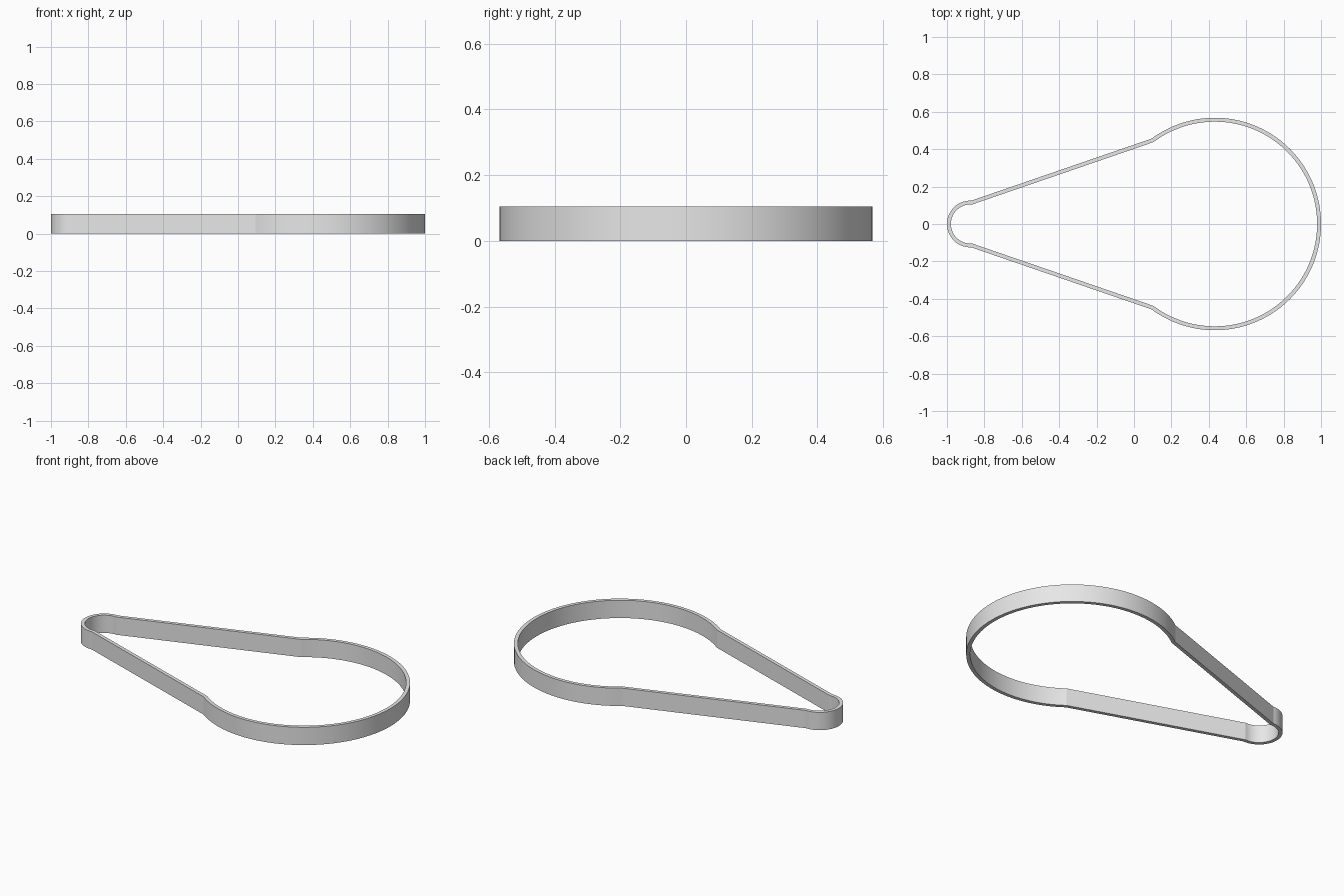
import bpy, bmesh, math
from mathutils import Vector

cube = bpy.data.objects.get("Cube")
if cube:
    bpy.data.objects.remove(cube, do_unlink=True)

HEIGHT, WALL = 0.105, 0.021
BIG_R, SMALL_R = 0.568, 0.125
BIG_X, SMALL_X = 1 - BIG_R, SMALL_R - 1


def arc(cx, radius, start, end, steps):
    """Points along a circular arc, counter-clockwise, angles in radians."""
    angles = [start + (end - start) * i / steps for i in range(steps + 1)]
    return [Vector((cx + radius * math.cos(a), radius * math.sin(a))) for a in angles]


def inset(path, distance):
    """Offset a closed counter-clockwise path inwards with mitred corners."""
    result = []
    for i, p in enumerate(path):
        before = (p - path[i - 1]).normalized()
        after = (path[(i + 1) % len(path)] - p).normalized()
        n1, n2 = Vector((-before.y, before.x)), Vector((-after.y, after.x))
        result.append(p + (n1 + n2) * distance / (1 + n1.dot(n2)))
    return result


# Outline: large round end and small round end, joined by straight runs
big_end = math.acos((0.094 - BIG_X) / BIG_R)
small_end = math.acos((-0.87 - SMALL_X) / SMALL_R)
outer = arc(BIG_X, BIG_R, -big_end, big_end, 96)
outer += arc(SMALL_X, SMALL_R, small_end, 2 * math.pi - small_end, 48)
inner = inset(outer, WALL)

# Band: four rings of vertices bridged into a thin wall
bm = bmesh.new()
rings = [[bm.verts.new((p.x, p.y, z)) for p in path]
         for path, z in ((outer, 0), (outer, HEIGHT), (inner, HEIGHT), (inner, 0))]
count = len(outer)
for r in range(4):
    a, b = rings[r], rings[(r + 1) % 4]
    for i in range(count):
        j = (i + 1) % count
        bm.faces.new((a[i], a[j], b[j], b[i]))
bmesh.ops.recalc_face_normals(bm, faces=bm.faces)
mesh = bpy.data.meshes.new("band")
bm.to_mesh(mesh)
bm.free()
band = bpy.data.objects.new("band", mesh)
bpy.context.collection.objects.link(band)

# Material
grey = bpy.data.materials.new("light grey")
grey.use_nodes = True
colour = (0.8, 0.8, 0.8, 1)
grey.diffuse_color = colour
grey.node_tree.nodes["Principled BSDF"].inputs["Base Color"].default_value = colour
mesh.materials.append(grey)

# Smooth curves, crisp rims and corners
bpy.ops.object.select_all(action='DESELECT')
band.select_set(True)
bpy.context.view_layer.objects.active = band
bpy.ops.object.shade_smooth_by_angle(angle=math.radians(10))
